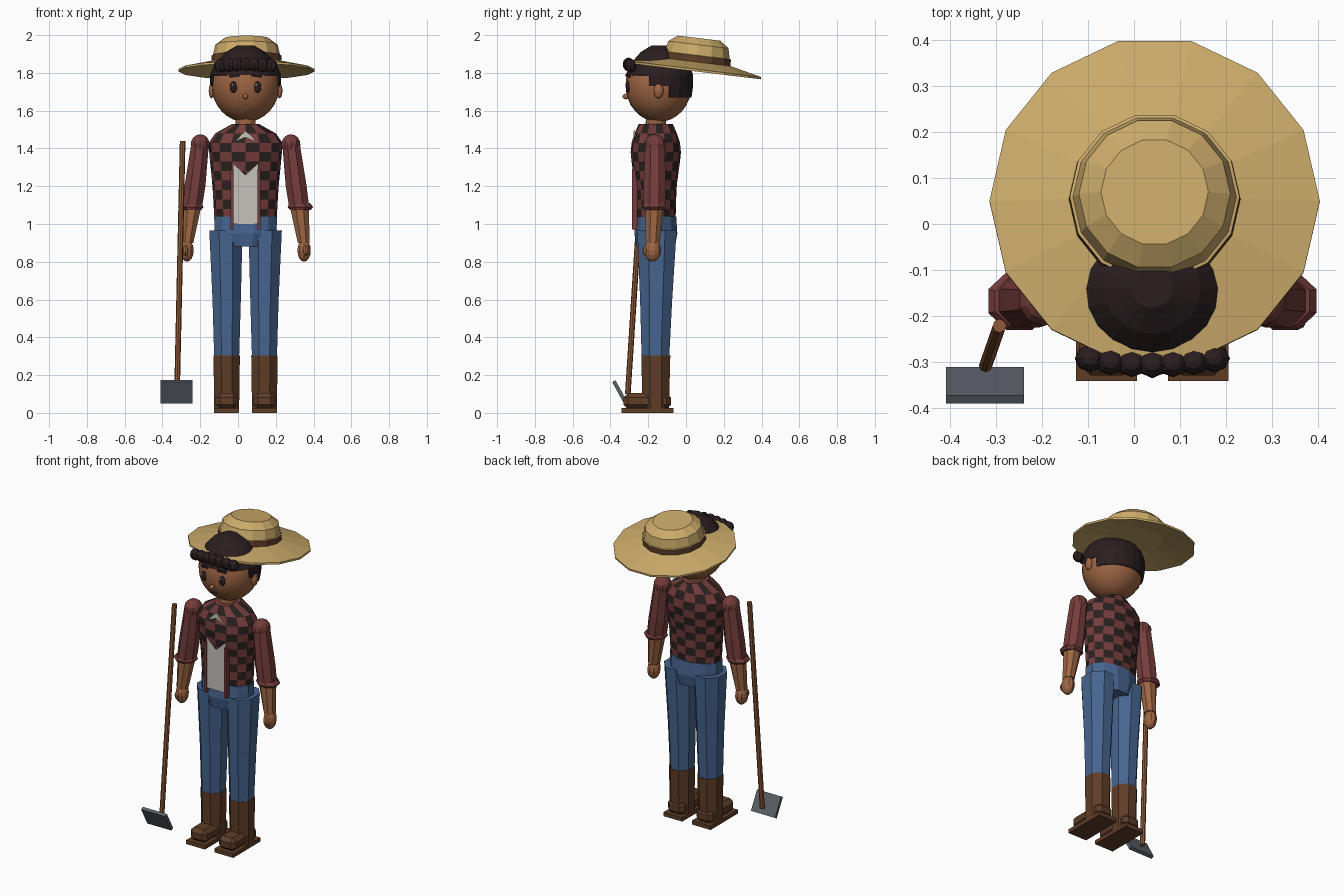
import bpy, bmesh, math
from mathutils import Vector

if "Cube" in bpy.data.objects:
    bpy.data.objects.remove(bpy.data.objects["Cube"])

CX, CY = 0.04, -0.16  # body axis


def material(name, rgb):
    m = bpy.data.materials.new(name)
    lin = [(c / 255 / 12.92 if c < 11 else ((c / 255 + 0.055) / 1.055) ** 2.4) for c in rgb]
    m.diffuse_color = (*lin, 1)
    m.use_nodes = True
    m.node_tree.nodes["Principled BSDF"].inputs["Base Color"].default_value = m.diffuse_color
    return m


STRAW = material("straw", (203, 171, 106))
SKIN = material("skin", (158, 102, 67))
HAIR = material("hair_black", (42, 30, 32))
RED = material("flannel_red", (117, 61, 60))
CHECK = material("flannel_dark", (42, 33, 32))
SHIRT = material("shirt_white", (196, 194, 187))
DENIM = material("denim", (71, 101, 144))
BOOT = material("boot_brown", (95, 61, 39))
WOOD = material("wood", (146, 91, 56))
IRON = material("iron", (92, 97, 104))


def finish(name, bm, mats, smooth=False):
    bmesh.ops.recalc_face_normals(bm, faces=bm.faces)
    for f in bm.faces:
        f.smooth = smooth
    me = bpy.data.meshes.new(name)
    bm.to_mesh(me)
    bm.free()
    for m in mats:
        me.materials.append(m)
    ob = bpy.data.objects.new(name, me)
    bpy.context.collection.objects.link(ob)
    return ob


def loft(name, rings, n, mats, phase=0.0, rule=None, caps=(True, True), drop=None):
    """Skin elliptical rings (cx, cy, z, rx, ry); rule(row, col) picks the material."""
    bm = bmesh.new()
    loops = []
    for cx, cy, z, rx, ry in rings:
        loops.append([bm.verts.new((cx + rx * math.cos(a), cy + ry * math.sin(a), z))
                      for a in (phase + 2 * math.pi * i / n for i in range(n))])
    for r in range(len(loops) - 1):
        for i in range(n):
            j = (i + 1) % n
            f = bm.faces.new((loops[r][i], loops[r][j], loops[r + 1][j], loops[r + 1][i]))
            if rule:
                f.material_index = rule(r, i)
    if caps[0]:
        bm.faces.new(loops[0][::-1])
    if caps[1]:
        bm.faces.new(loops[-1])
    if drop:
        bad = [f for f in bm.faces if drop(f.calc_center_median())]
        bmesh.ops.delete(bm, geom=bad, context='FACES')
    return finish(name, bm, mats)


def blob(name, loc, size, mat, u=12, v=8, smooth=False):
    bm = bmesh.new()
    bmesh.ops.create_uvsphere(bm, u_segments=u, v_segments=v, radius=1)
    bmesh.ops.scale(bm, vec=size, verts=bm.verts)
    bmesh.ops.translate(bm, vec=loc, verts=bm.verts)
    return finish(name, bm, [mat], smooth)


def box(name, loc, size, mat, bevel=0.0, rot=(0, 0, 0)):
    bm = bmesh.new()
    bmesh.ops.create_cube(bm, size=1)
    bmesh.ops.scale(bm, vec=size, verts=bm.verts)
    if bevel:
        bmesh.ops.bevel(bm, geom=bm.edges[:], offset=bevel, segments=1, affect='EDGES')
    ob = finish(name, bm, [mat])
    ob.location, ob.rotation_euler = loc, rot
    return ob


# Straw hat: thin brim, ribbon band, stepped crown, tipped back
hat_profile = [(0.17, 0.028), (0.36, -0.012), (0.36, 0.0), (0.187, 0.038), (0.185, 0.072),
               (0.178, 0.074), (0.165, 0.13), (0.117, 0.165)]
hat = loft("straw_hat", [(0, 0, z, r, r) for r, z in hat_profile], 14, [STRAW, BOOT],
           rule=lambda r, i: 1 if r == 3 else 0)
hat.location = (0.045, 0.05, 1.82)
hat.rotation_euler = (-0.12, 0, 0)

# Head, neck and face
HY, HZ = -0.145, 1.735
blob("head", (CX, HY, HZ), (0.18, 0.175, 0.195), SKIN, 24, 16, True)
loft("neck", [(CX, CY, 1.48, 0.055, 0.055), (CX, CY, 1.58, 0.052, 0.052)], 12, [SKIN])
blob("nose", (CX, -0.318, 1.675), (0.015, 0.018, 0.015), SKIN, 10, 8, True)
box("mouth", (CX, -0.293, 1.632), (0.035, 0.008, 0.006), BOOT)
for side, s in (("left", 1), ("right", -1)):
    blob(side + "_eye", (CX + s * 0.063, -0.307, 1.725), (0.02, 0.012, 0.031), HAIR, 12, 8, True)
    blob(side + "_eye_glint", (CX + s * 0.063 - 0.006, -0.318, 1.737), (0.005, 0.003, 0.006), SHIRT, 8, 6)
    box(side + "_eyebrow", (CX + s * 0.06, -0.306, 1.785), (0.055, 0.014, 0.014), HAIR,
        rot=(0, s * 0.12, s * 0.3))
    blob(side + "_ear", (CX + s * 0.18, HY, 1.705), (0.016, 0.026, 0.04), SKIN, 10, 8, True)

# Hair cap with a cut hairline, and a row of fringe curls
hair_rings = [(1.67, 0.178), (1.73, 0.187), (1.79, 0.187), (1.83, 0.172), (1.87, 0.142),
              (1.91, 0.105), (1.945, 0.045)]
hair = loft("hair_cap", [(CX, -0.14, z, r, r * 0.95) for z, r in hair_rings], 20, [HAIR],
            caps=(False, True),
            drop=lambda c: not (c.z > 1.79 or c.y > -0.08 or (c.z > 1.73 and c.y > -0.21)))
shell = hair.modifiers.new("thickness", 'SOLIDIFY')
shell.thickness = 0.02
for i in range(7):
    t = (i - 3) / 3
    blob("fringe_curl", (CX + t * 0.135, -0.305 + 0.012 * t * t, 1.845 - 0.008 * t * t),
         (0.034, 0.03, 0.036), HAIR, 8, 6)

# Plaid shirt torso, resampled into even rows for the check pattern
keys = [(1.03, 0.165, 0.105), (1.2, 0.175, 0.11), (1.37, 0.192, 0.134), (1.43, 0.195, 0.128),
        (1.48, 0.16, 0.112), (1.53, 0.07, 0.09)]


def torso_ring(z):
    for a, b in zip(keys, keys[1:]):
        if z <= b[0] + 1e-6:
            t = (z - a[0]) / (b[0] - a[0])
            return (CX, CY, z, a[1] + t * (b[1] - a[1]), a[2] + t * (b[2] - a[2]))


loft("plaid_torso", [torso_ring(1.03 + 0.05 * k) for k in range(11)], 16, [RED, CHECK],
     rule=lambda r, i: (r + i) % 2)

# White undershirt plate showing through the open front, with shirt edges
bm = bmesh.new()
outline = [(-0.065, 1.0), (0.065, 1.0), (0.065, 1.425), (0, 1.495), (-0.065, 1.425)]
front = bm.faces.new([bm.verts.new((CX + x, -0.278, z)) for x, z in outline])
ext = bmesh.ops.extrude_face_region(bm, geom=[front])
bmesh.ops.translate(bm, vec=(0, 0.009, 0),
                    verts=[v for v in ext["geom"] if isinstance(v, bmesh.types.BMVert)])
finish("undershirt", bm, [SHIRT])
for s in (-1, 1):
    box("shirt_edge", (CX + s * 0.071, -0.272, 1.13), (0.016, 0.028, 0.32), RED)

# Jeans
loft("jeans_hips", [(CX, CY, 0.88, 0.125, 0.105), (CX, CY, 0.95, 0.17, 0.118),
                    (CX, CY, 1.04, 0.172, 0.112)], 12, [DENIM], math.pi / 12)

for side, s in (("left", 1), ("right", -1)):
    lx = CX + s * 0.1
    k = 1 / math.cos(math.pi / 8)
    # Trouser leg
    loft(side + "_trouser_leg", [(lx, -0.162, 0.29, 0.066 * k, 0.073 * k),
                                 (lx, -0.158, 0.6, 0.075 * k, 0.085 * k),
                                 (lx + s * 0.004, -0.154, 0.965, 0.088 * k, 0.104 * k)],
         8, [DENIM], math.pi / 8)
    # Boot
    loft(side + "_boot_shaft", [(lx, -0.16, 0.025, 0.066 * k, 0.07 * k),
                                (lx, -0.16, 0.305, 0.07 * k, 0.077 * k)], 8, [BOOT], math.pi / 8)
    box(side + "_boot_foot", (lx, -0.205, 0.062), (0.118, 0.25, 0.085), BOOT, 0.024)
    box(side + "_boot_sole", (lx, -0.205, 0.0125), (0.132, 0.275, 0.025), BOOT)
    # Sleeve, cuff, forearm and hand
    blob(side + "_shoulder", (CX + s * 0.24, -0.165, 1.42), (0.053, 0.058, 0.055), RED, 10, 8)
    loft(side + "_sleeve", [(CX + s * 0.285, -0.168, 1.08, 0.057, 0.062),
                            (CX + s * 0.268, -0.166, 1.2, 0.06, 0.064),
                            (CX + s * 0.24, -0.165, 1.43, 0.05, 0.056)], 8, [RED], math.pi / 8)
    loft(side + "_cuff", [(CX + s * 0.29, -0.168, 1.075, 0.06, 0.058),
                          (CX + s * 0.29, -0.168, 1.09, 0.073, 0.068),
                          (CX + s * 0.287, -0.168, 1.11, 0.06, 0.058)], 8, [RED], math.pi / 8)
    loft(side + "_forearm", [(CX + s * 0.308, -0.176, 0.9, 0.034, 0.04),
                             (CX + s * 0.285, -0.168, 1.09, 0.054, 0.05)], 8, [SKIN], math.pi / 8)
    blob(side + "_hand", (CX + s * 0.31, -0.177, 0.86), (0.037, 0.045, 0.06), SKIN, 10, 8)
    blob(side + "_thumb", (CX + s * 0.318, -0.212, 0.86), (0.017, 0.018, 0.027), SKIN, 8, 6)

# Hoe: slanted handle and tilted blade
loft("hoe_handle", [(-0.323, -0.308, 0.1, 0.015, 0.015), (-0.293, -0.222, 1.44, 0.015, 0.015)],
     8, [WOOD])
top, low = Vector((-0.325, -0.382, 0.168)), Vector((-0.325, -0.32, 0.055))
d = top - low
box("hoe_blade", (top + low) / 2, (0.17, 0.02, d.length), IRON, rot=(math.atan2(-d.y, d.z), 0, 0))
